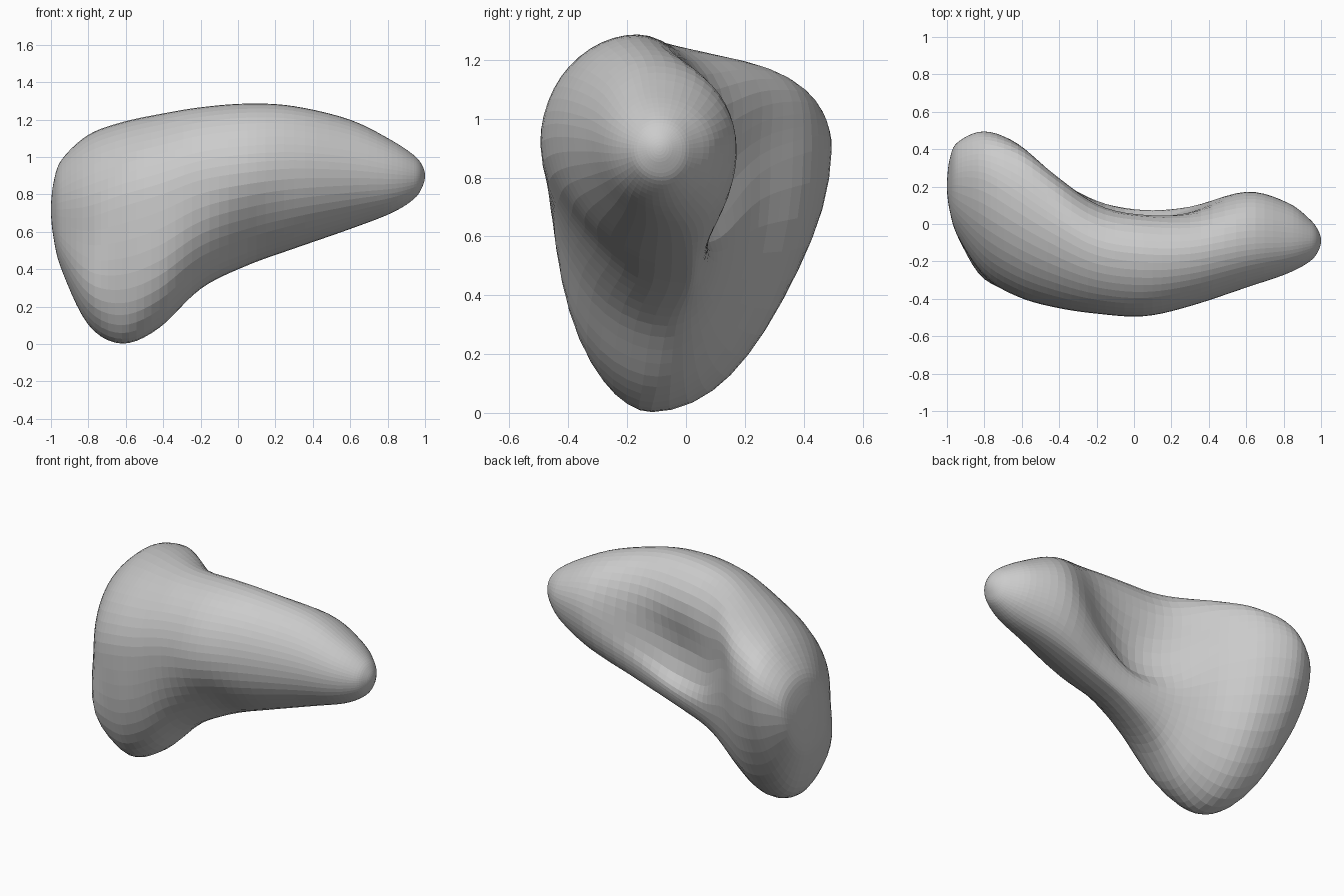
import bpy, bmesh, math

if "Cube" in bpy.data.objects:
    bpy.data.objects.remove(bpy.data.objects["Cube"])

# Stations along x: x, front(y,z), top(y,z), back(y,z), bottom(y,z)
STATIONS = [
    (-1.00, .20, .72, .20, .72, .20, .72, .20, .72),
    (-0.985, .07, .70, .22, .87, .35, .77, .18, .56),
    (-0.94, -.07, .68, .25, .99, .44, .84, .10, .39),
    (-0.80, -.28, .68, .24, 1.12, .497, .90, -.04, .10),
    (-0.62, -.39, .74, .13, 1.187, .43, .90, -.12, .00),
    (-0.42, -.447, .80, .0, 1.23, .26, .82, -.10, .085),
    (-0.20, -.48, .88, -.12, 1.267, .14, .64, -.06, .295),
    (0.05, -.495, .92, -.16, 1.287, .085, .62, .00, .42),
    (0.30, -.44, .94, -.16, 1.273, .10, .74, .01, .51),
    (0.60, -.34, .93, -.11, 1.20, .175, .90, -.01, .615),
    (0.82, -.265, .91, -.10, 1.09, .115, .91, -.06, .70),
    (0.94, -.20, .90, -.09, 1.01, .025, .90, -.08, .775),
    (0.985, -.145, .90, -.09, .955, -.035, .90, -.09, .84),
    (1.00, -.09, .90, -.09, .90, -.09, .90, -.09, .90),
]
STEPS, SIDES = 5, 48


def ghost(end, nxt):
    """Mirror station beyond a tip, so the tip closes round."""
    return (nxt[0],) + tuple(2 * e - n for e, n in zip(end[1:], nxt[1:]))


def catmull(a, b, c, d, t):
    return tuple(.5 * (2 * q + (r - p) * t + (2 * p - 5 * q + 4 * r - s) * t * t
                       + (3 * q - p - 3 * r + s) * t ** 3)
                 for p, q, r, s in zip(a, b, c, d))


def bump(v, centre, width):
    return math.exp(-((v - centre) / width) ** 2)


def section(s):
    """Closed ring of four quarter arcs joining the extreme points."""
    x, fy, fz, ty, tz, by, bz, oy, oz = s
    ring = []
    for i in range(SIDES):
        a = 2 * math.pi * i / SIDES
        c, n = math.cos(a), math.sin(a)
        ey, ez = (by, bz) if c > 0 else (fy, fz)
        vy, vz = (ty, tz) if n > 0 else (oy, oz)
        y = vy + (ey - vy) * abs(c)
        z = ez + (vz - ez) * abs(n)
        corner = math.sin(2 * a) ** 2
        deg = (math.degrees(a) + 180) % 360 - 180
        # dished inner face under the back ridge
        y -= .09 * bump(x, 0, .3) * bump(deg, 12, 19)
        if c > 0 and n > 0:      # full rounded back ridge
            push = bump(x, -.45, .25) + .6 * bump(x, .05, .25)
            y += .055 * push * corner
            z += .025 * push * corner
        if c > 0 and n < 0:      # straighter rear edge of the lower lobe
            y -= .05 * bump(x, -.8, .17) * corner
        if c < 0 and n < 0:      # undercut of the arm, fuller lower lobe
            y += (.05 * bump(x, .05, .18) - .03 * bump(x, -.45, .2)
                  - .07 * bump(x, -.83, .12)) * corner
        ring.append((x, y, z))
    return ring


# Lofted body
bm = bmesh.new()
path = [ghost(STATIONS[0], STATIONS[1])] + STATIONS + [ghost(STATIONS[-1], STATIONS[-2])]
rings = [section(catmull(*path[i:i + 4], j / STEPS))
         for i in range(len(STATIONS) - 1) for j in range(STEPS)][1:]
rows = [[bm.verts.new(v) for v in r] for r in rings]
for a, b in zip(rows, rows[1:]):
    for i in range(SIDES):
        k = (i + 1) % SIDES
        bm.faces.new((a[i], a[k], b[k], b[i]))

# Rounded tips
for row, tip in ((rows[0], STATIONS[0]), (rows[-1], STATIONS[-1])):
    v = bm.verts.new((tip[0], tip[1], tip[2]))
    for i in range(SIDES):
        bm.faces.new((row[i], row[(i + 1) % SIDES], v))
bmesh.ops.recalc_face_normals(bm, faces=bm.faces)

# Soften the surface slightly
bmesh.ops.smooth_vert(bm, verts=bm.verts, factor=.5,
                      use_axis_x=False, use_axis_y=True, use_axis_z=True)
mesh = bpy.data.meshes.new("organ_body")
bm.to_mesh(mesh)
bm.free()
body = bpy.data.objects.new("organ_body", mesh)
bpy.context.collection.objects.link(body)
